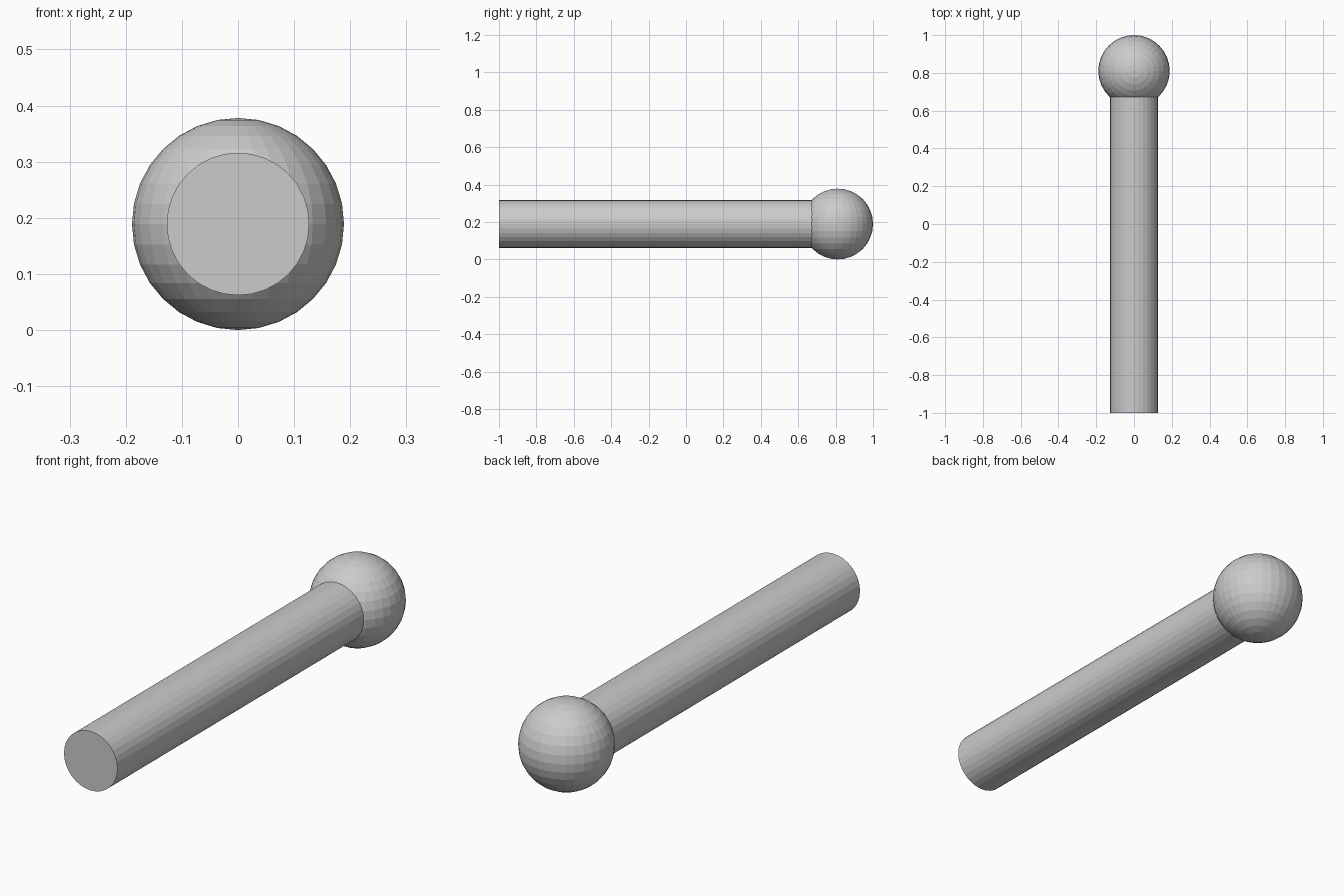
import bpy
from math import pi

if "Cube" in bpy.data.objects:
    bpy.data.objects.remove(bpy.data.objects["Cube"])

BALL_R, ROD_R = 0.189, 0.127
BALL_Y = 1.0 - BALL_R
ROD_START, ROD_END = -1.0, 0.68   # rod end sits just inside the ball

# Ball head, poles along z
bpy.ops.mesh.primitive_uv_sphere_add(segments=32, ring_count=16, radius=BALL_R,
                                     location=(0, BALL_Y, BALL_R))
bpy.context.object.name = "ball_head"

# Straight rod lying along y
bpy.ops.mesh.primitive_cylinder_add(vertices=32, radius=ROD_R, depth=ROD_END - ROD_START,
                                    location=(0, (ROD_START + ROD_END) / 2, BALL_R),
                                    rotation=(pi / 2, 0, 0))
bpy.context.object.name = "rod"
